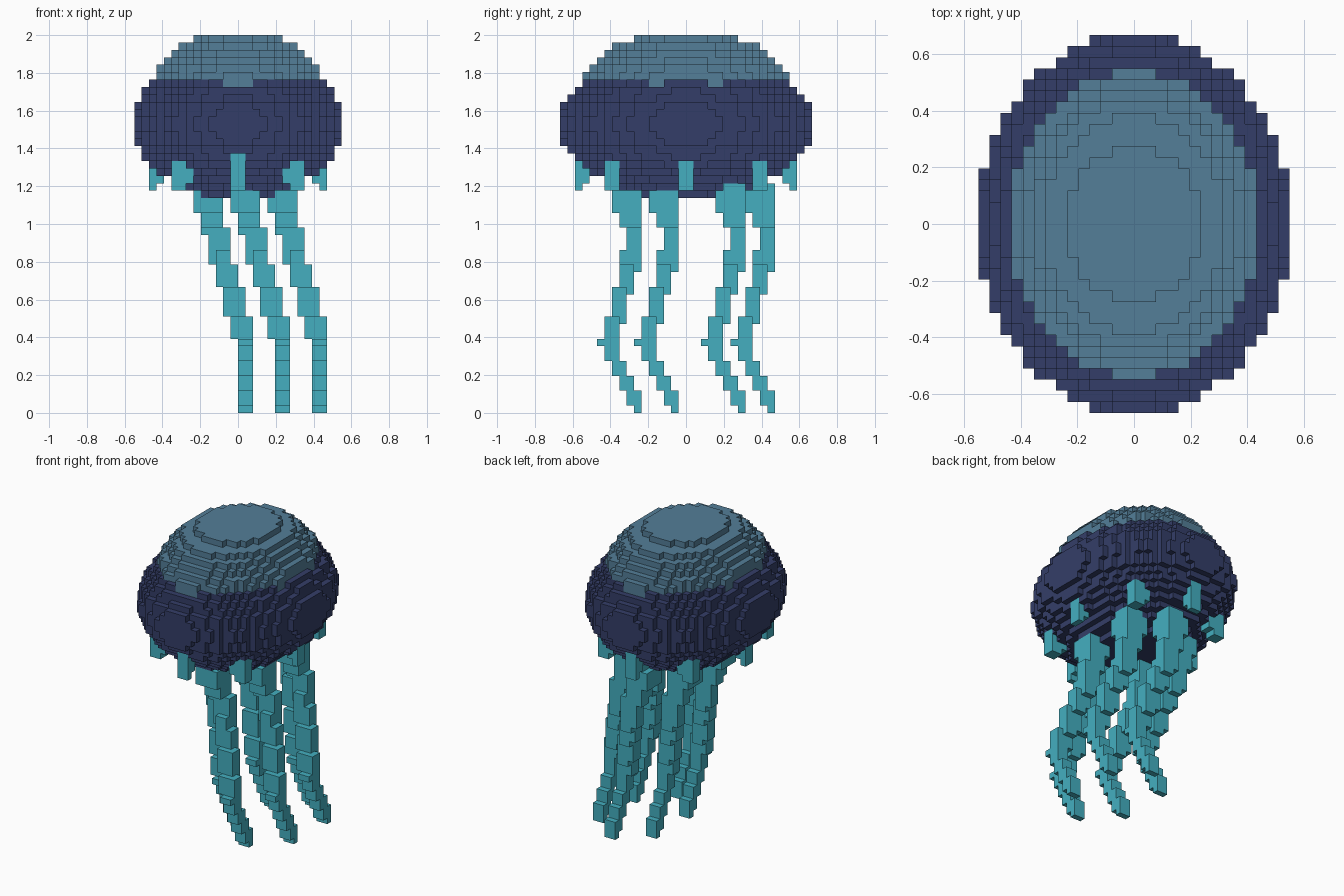
import bpy
import bmesh

cube = bpy.data.objects.get("Cube")
if cube:
    bpy.data.objects.remove(cube, do_unlink=True)

V = 2.0 / 51.0  # edge length of one block


def material(name, rgb):
    m = bpy.data.materials.new(name)
    m.use_nodes = True
    col = (*rgb, 1.0)
    m.diffuse_color = col
    m.node_tree.nodes["Principled BSDF"].inputs["Base Color"].default_value = col
    return m


crown_blue = material("crown blue", (0.087, 0.209, 0.314))
bell_navy = material("bell navy", (0.034, 0.048, 0.138))
tentacle_teal = material("tentacle teal", (0.058, 0.429, 0.527))


def box(x0, x1, y0, y1, z0, z1):
    """Set of block cells filling a range."""
    return {(x, y, z) for x in range(x0, x1) for y in range(y0, y1)
            for z in range(z0, z1)}


def block_object(name, cells, materials, rule=None):
    """Mesh the exposed sides of a set of block cells."""
    bm = bmesh.new()
    verts = {}

    def vert(p):
        if p not in verts:
            verts[p] = bm.verts.new([c * V for c in p])
        return verts[p]

    for cell in sorted(cells):
        for axis in range(3):
            u, w = (axis + 1) % 3, (axis + 2) % 3
            for side in (0, 1):
                near = list(cell)
                near[axis] += 1 if side else -1
                if tuple(near) in cells:
                    continue
                loop = []
                for du, dw in ((0, 0), (1, 0), (1, 1), (0, 1)):
                    p = list(cell)
                    p[axis] += side
                    p[u] += du
                    p[w] += dw
                    loop.append(vert(tuple(p)))
                face = bm.faces.new(loop if side else loop[::-1])
                if rule:
                    face.material_index = rule(cell, axis, side)
    mesh = bpy.data.meshes.new(name)
    bm.to_mesh(mesh)
    bm.free()
    for m in materials:
        mesh.materials.append(m)
    obj = bpy.data.objects.new(name, mesh)
    bpy.context.collection.objects.link(obj)
    return obj


# Eight short stubs around the rim of the bell
stubs = {}
for s, end in ((-1, "front"), (1, "back")):
    y = (13, 15) if s > 0 else (-15, -13)
    stubs[end + "_stub"] = box(-1, 1, *y, 31, 35) | box(
        -1, 1, *((14, 15) if s > 0 else (-15, -14)), 30, 31)
for s, side in ((1, "left"), (-1, "right")):
    half = box(11, 12, -1, 1, 30, 34) | box(10, 11, -1, 1, 31, 33)
    corner = box(7, 9, 9, 11, 31, 34) | box(6, 7, 9, 11, 31, 33) | box(7, 9, 9, 11, 30, 31)

    def flip(cells, sx, sy):
        return {(x if sx > 0 else -1 - x, y if sy > 0 else -1 - y, z)
                for x, y, z in cells}

    stubs[side + "_stub"] = flip(half, s, 1)
    for t, end in ((-1, "front"), (1, "back")):
        stubs[end + "_" + side + "_stub"] = flip(corner, s, t)

# Bell: an elliptical slab of blocks per layer, squared radius from bottom to top
layers = (0.177, 0.34, 0.45, 0.575, 0.70, 0.81, 0.86, 0.955, 0.985, 1.01, 1.01,
          0.985, 0.955, 0.85, 0.815, 0.707, 0.652, 0.60, 0.50, 0.42, 0.34, 0.177)
bell = set()
for i, r2 in enumerate(layers):
    for x in range(-14, 14):
        for y in range(-17, 17):
            if ((x + 0.5) / 14) ** 2 + ((y + 0.5) / 17) ** 2 <= r2:
                bell.add((x, y, 29 + i))
for cells in stubs.values():
    bell -= cells


def bell_colour(cell, axis, side):
    """Light crown above layer 45, with small notches dipping one layer lower."""
    x, y, z = cell
    if z >= 45:
        return 0
    if z == 44 and axis == 1 and abs(x + 0.5) < 2:
        return 0
    if z == 44 and axis == 0 and 3 < abs(y + 0.5) < 5:
        return 0
    return 1


block_object("bell", bell, [crown_blue, bell_navy], bell_colour)
for name, cells in stubs.items():
    block_object(name, cells, [tentacle_teal])

# One tentacle: stacked segments as (x0, x1, y0, y1, z0, z1), in blocks
segments = (
    (0, 2, -7, -6, 0, 1),
    (0, 2, -8, -6, 1, 3),
    (0, 2, -9, -7, 3, 5),
    (0, 2, -10, -8, 5, 7),
    (0, 2, -11, -9, 7, 11),
    (0, 2, -12, -11, 9, 10),
    (-1, 2, -11, -9, 10, 13),
    (-1, 1, -10, -8, 12, 14),
    (-2, 1, -10, -8, 13, 17),
    (-2, 0, -9, -7, 16, 18),
    (-3, 0, -9, -7, 17, 20),
    (-3, -1, -9, -6, 19, 22),
    (-4, -1, -8, -6, 20, 25),
    (-5, -2, -9, -6, 25, 27),
    (-5, -2, -8, -6, 24, 27),
    (-6, -2, -10, -6, 27, 30),
    (-5, -2, -9, -6, 30, 31),
)
tentacle = set()
for seg in segments:
    tentacle |= box(*seg)

# Six tentacles in a ring
ring = {"right_front": (0, 5), "right_back": (0, 14), "middle_front": (5, 0),
        "middle_back": (5, 18), "left_front": (10, 5), "left_back": (10, 14)}
for name, (dx, dy) in ring.items():
    block_object(name + "_tentacle",
                 {(x + dx, y + dy, z) for x, y, z in tentacle} - bell,
                 [tentacle_teal])
